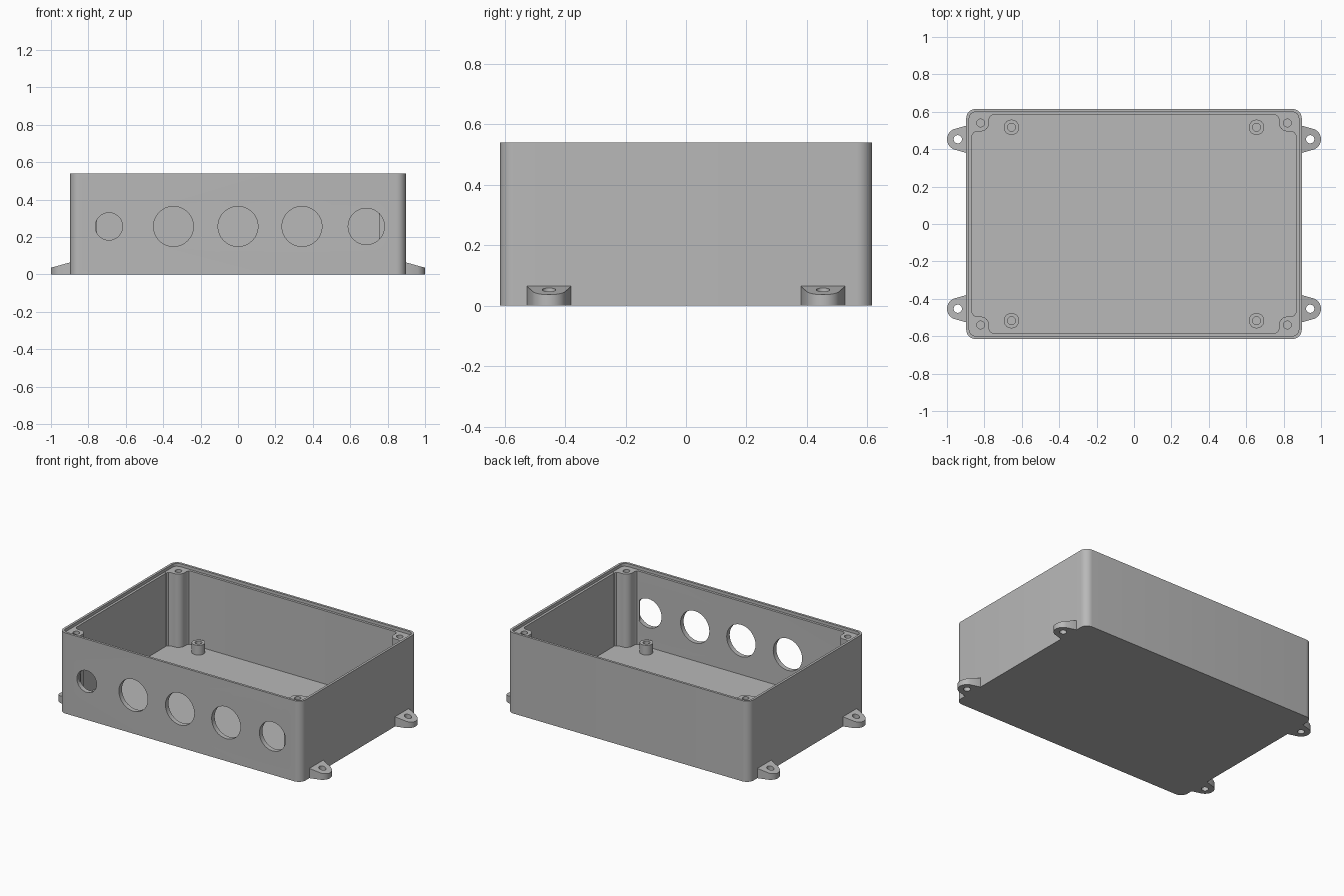
import bpy, bmesh
from math import cos, sin, radians

if "Cube" in bpy.data.objects:
    bpy.data.objects.remove(bpy.data.objects["Cube"], do_unlink=True)

grey = bpy.data.materials.new("plain_grey")
grey.use_nodes = True
colour = (0.48, 0.48, 0.48, 1)
grey.diffuse_color = colour
grey.node_tree.nodes["Principled BSDF"].inputs["Base Color"].default_value = colour

HX, HY, H = 0.897, 0.615, 0.54     # half length, half depth, height
WALL, LIP, FLOOR = 0.032, 0.016, 0.03
STEP = H - 0.02


def finish(bm, name):
    bmesh.ops.recalc_face_normals(bm, faces=bm.faces)
    mesh = bpy.data.meshes.new(name)
    bm.to_mesh(mesh)
    bm.free()
    mesh.materials.append(grey)
    obj = bpy.data.objects.new(name, mesh)
    bpy.context.collection.objects.link(obj)
    return obj


def loft(name, loops):
    """Skin a stack of matching loops and cap both ends."""
    bm = bmesh.new()
    rings = [[bm.verts.new(p) for p in loop] for loop in loops]
    n = len(rings[0])
    for a, b in zip(rings, rings[1:]):
        for i in range(n):
            j = (i + 1) % n
            bm.faces.new((a[i], a[j], b[j], b[i]))
    bm.faces.new(rings[0])
    bm.faces.new(rings[-1])
    return finish(bm, name)


def arc(cx, cy, r, start, end, steps):
    angles = [radians(start + (end - start) * i / steps) for i in range(steps + 1)]
    return [(cx + r * cos(a), cy + r * sin(a)) for a in angles]


def rounded_rect(inset, r, z):
    x, y = HX - inset - r, HY - inset - r
    corners = [(x, y, 0), (-x, y, 90), (-x, -y, 180), (x, -y, 270)]
    return [(px, py, z) for cx, cy, a in corners
            for px, py in arc(cx, cy, r, a, a + 90, 8)]


def cylinder(name, centre, r, z0, z1):
    pts = arc(*centre, r, 0, 348.75, 31)
    return loft(name, [[(x, y, z) for x, y in pts] for z in (z0, z1)])


def cut(obj, cutter):
    mod = obj.modifiers.new("hole", 'BOOLEAN')
    mod.operation, mod.solver, mod.object = 'DIFFERENCE', 'EXACT', cutter
    bpy.context.view_layer.objects.active = obj
    bpy.ops.object.modifier_apply(modifier=mod.name)
    bpy.data.objects.remove(cutter, do_unlink=True)


# Open box with a stepped rim
parts = []
box = loft("enclosure_body", [
    rounded_rect(0, 0.05, 0), rounded_rect(0, 0.05, H),
    rounded_rect(LIP, 0.034, H), rounded_rect(LIP, 0.034, STEP),
    rounded_rect(WALL, 0.018, STEP), rounded_rect(WALL, 0.018, FLOOR)])
parts.append(box)

# Cable openings through the front wall
for x, r in [(-0.69, 0.073), (-0.345, 0.107), (0, 0.107), (0.342, 0.107), (0.686, 0.097)]:
    drill = cylinder("drill", (0, 0), r, -0.1, 0.1)
    drill.rotation_euler.x = radians(90)
    drill.location = (x, -HY, 0.257)
    bpy.context.view_layer.update()
    cut(box, drill)

# Outlines for the corner column and the mounting ear, in the +x +y quarter
column = [(0.872, 0.592), (0.755, 0.592), (0.755, 0.584), (0.768, 0.577), (0.775, 0.562)]
column += arc(0.82, 0.54, 0.045, 180, 270, 12)
column += [(0.842, 0.495), (0.857, 0.488), (0.864, 0.475), (0.872, 0.475)]
EAR_Y = 0.453
ear = [(0.88, EAR_Y - 0.073), (HX, EAR_Y - 0.073)]
ear += arc(0.942, EAR_Y, 0.058, -70, 70, 16)
ear += [(HX, EAR_Y + 0.073), (0.88, EAR_Y + 0.073)]


def ear_top(x):
    return 0.065 - (x - HX) * 0.28


for sx, side in ((1, "left"), (-1, "right")):
    for sy, end in ((1, "back"), (-1, "front")):
        tag = end + "_" + side

        # Lid screw column
        post = loft("screw_column_" + tag, [
            [(sx * x, sy * y, z) for x, y in column] for z in (FLOOR - 0.01, STEP + 0.001)])
        cut(post, cylinder("drill", (sx * 0.82, sy * 0.54), 0.021, 0.25, H + 0.1))

        # Circuit board standoff
        spot = (sx * 0.655, sy * 0.517)
        standoff = cylinder("standoff_" + tag, spot, 0.041, FLOOR - 0.01, FLOOR + 0.065)
        cut(standoff, cylinder("drill", spot, 0.021, FLOOR + 0.005, H))

        # Sloping mounting ear
        lug = loft("mounting_ear_" + tag, [
            [(sx * x, sy * y, 0) for x, y in ear],
            [(sx * x, sy * y, ear_top(x)) for x, y in ear]])
        cut(lug, cylinder("drill", (sx * 0.942, sy * EAR_Y), 0.022, -0.1, 0.2))
        parts += [post, standoff, lug]

# Smooth the curved walls while keeping edges crisp
bpy.ops.object.select_all(action='DESELECT')
for obj in parts:
    obj.select_set(True)
bpy.context.view_layer.objects.active = box
bpy.ops.object.shade_smooth_by_angle(angle=radians(30))
